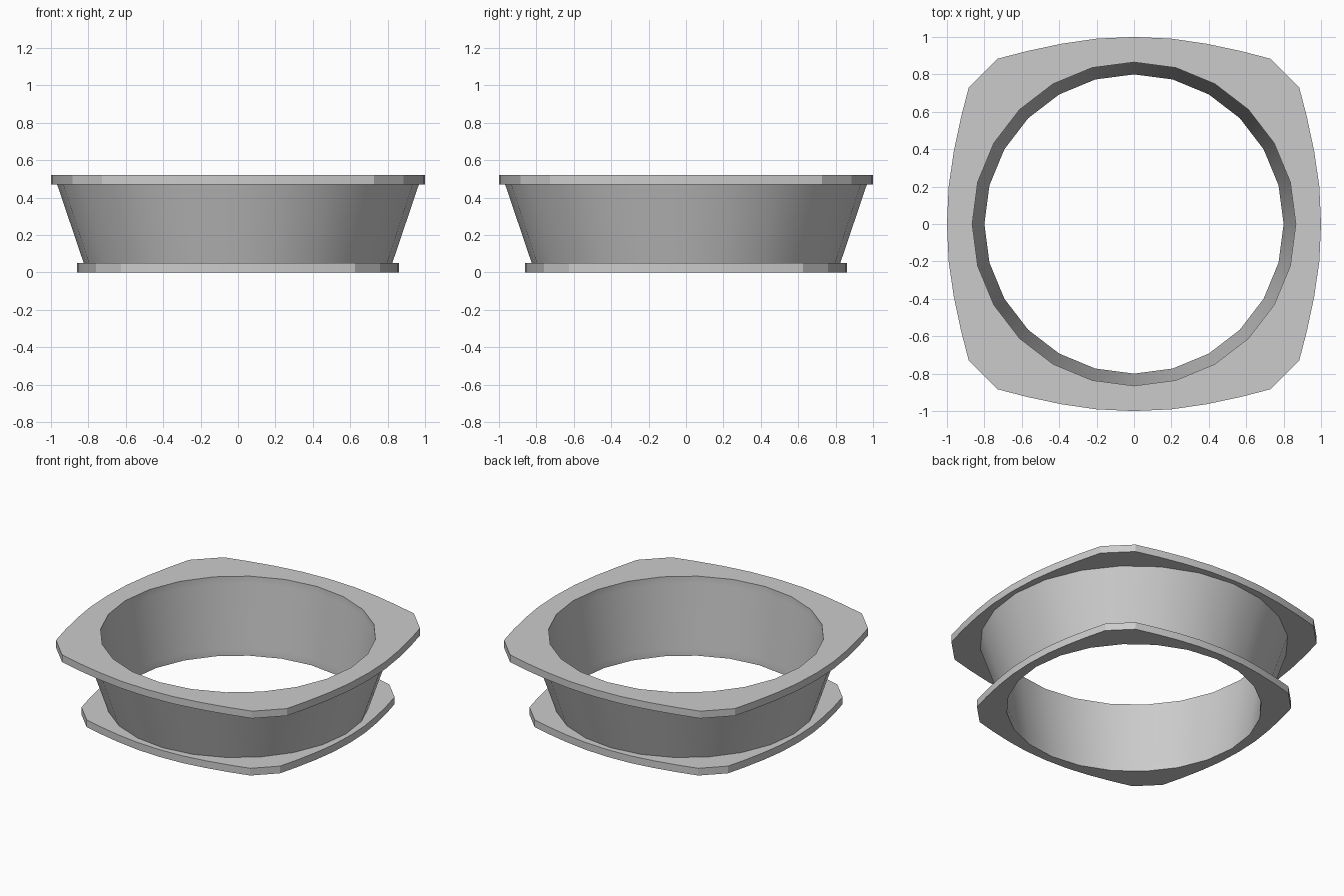
import bpy, bmesh, math

if "Cube" in bpy.data.objects:
    bpy.data.objects.remove(bpy.data.objects["Cube"])

SIDES = 24


def circle(r):
    return [(r * math.sin(2 * math.pi * i / SIDES), r * math.cos(2 * math.pi * i / SIDES))
            for i in range(SIDES)]


def rounded_square(s):
    # half of one side, mirrored over the diagonal, then turned four times
    half = [(0, 1), (0.2, 0.991), (0.385, 0.964), (0.57, 0.925), (0.728, 0.884)]
    pts = half + [(y, x) for x, y in reversed(half[1:])]
    out = []
    for _ in range(4):
        out += [(x * s, y * s) for x, y in pts]
        pts = [(y, -x) for x, y in pts]
    return out


def turn(v):
    return math.atan2(v.co.x, v.co.y) % (2 * math.pi)


def join(bm, a, b):
    # join two closed loops: quads for equal counts, else triangles by angle
    na, nb = len(a), len(b)
    if na == nb:
        for i in range(na):
            bm.faces.new((a[i - 1], a[i], b[i], b[i - 1]))
        return
    ta = [turn(v) for v in a] + [2 * math.pi]
    tb = [turn(v) for v in b] + [2 * math.pi]
    i = j = 0
    while i < na or j < nb:
        if j == nb or (i < na and ta[i + 1] <= tb[j + 1]):
            bm.faces.new((a[i], a[(i + 1) % na], b[j % nb]))
            i += 1
        else:
            bm.faces.new((a[i % na], b[(j + 1) % nb], b[j]))
            j += 1


# closed section: bottom flange, flared outer wall, top flange, round bore
section = [
    (rounded_square(0.86), 0.0), (rounded_square(0.86), 0.05),
    (circle(0.825), 0.05), (circle(0.967), 0.47),
    (rounded_square(1.0), 0.47), (rounded_square(1.0), 0.52),
    (circle(0.865), 0.52), (circle(0.865), 0.47),
    (circle(0.80), 0.05), (circle(0.80), 0.0),
]
bm = bmesh.new()
loops = [[bm.verts.new((x, y, z)) for x, y in pts] for pts, z in section]
for k in range(len(loops)):
    join(bm, loops[k - 1], loops[k])
bmesh.ops.recalc_face_normals(bm, faces=bm.faces)

mesh = bpy.data.meshes.new("flanged_ring")
bm.to_mesh(mesh)
bm.free()
ring = bpy.data.objects.new("flanged_ring", mesh)
bpy.context.collection.objects.link(ring)
ring.select_set(True)
bpy.context.view_layer.objects.active = ring
bpy.ops.object.shade_smooth_by_angle(angle=math.radians(22))
